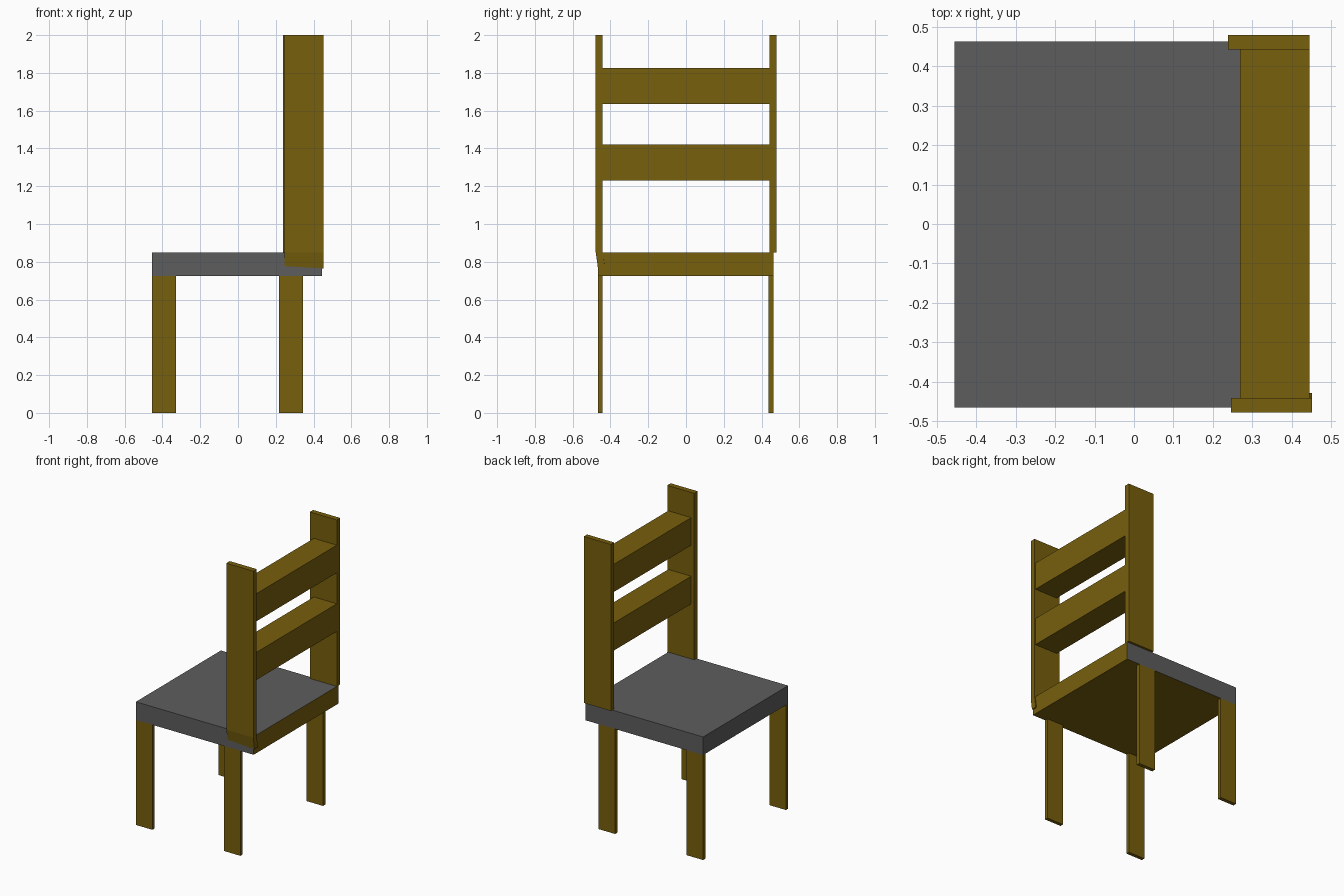
import bpy, bmesh

if "Cube" in bpy.data.objects:
    bpy.data.objects.remove(bpy.data.objects["Cube"])


def material(name, rgb):
    m = bpy.data.materials.new(name)
    m.diffuse_color = (*rgb, 1)
    m.use_nodes = True
    m.node_tree.nodes["Principled BSDF"].inputs["Base Color"].default_value = m.diffuse_color
    return m


wood = material("brown wood", (0.185, 0.115, 0.004))
cushion = material("grey cushion", (0.11, 0.11, 0.11))


def box(name, x, y, z, mats=(wood,), edit=None):
    """Box spanning the given x, y and z ranges; edit(bm) may adjust it."""
    bm = bmesh.new()
    bmesh.ops.create_cube(bm, size=1)
    for v in bm.verts:
        v.co = [r[0] if c < 0 else r[1] for c, r in zip(v.co, (x, y, z))]
    bm.normal_update()
    if edit:
        edit(bm)
    me = bpy.data.meshes.new(name)
    bm.to_mesh(me)
    bm.free()
    for m in mats:
        me.materials.append(m)
    ob = bpy.data.objects.new(name, me)
    bpy.context.collection.objects.link(ob)
    return ob


# Seat: grey, with wooden underside and rear (+x) edge
def paint_seat(bm):
    for f in bm.faces:
        f.material_index = int(f.normal.z < -0.5 or f.normal.x > 0.5)


box("seat", (-0.455, 0.445), (-0.465, 0.463), (0.725, 0.85),
    (cushion, wood), paint_seat)

# Legs
for end, x in (("front", (-0.455, -0.328)), ("rear", (0.217, 0.344))):
    for side, y in (("near", (-0.465, -0.441)), ("far", (0.437, 0.463))):
        box(f"{end}_leg_{side}", x, y, (0, 0.725))


# Near back post: its foot bends inward into the seat
def bend_foot(bm):
    bmesh.ops.bisect_plane(bm, geom=bm.verts[:] + bm.edges[:] + bm.faces[:],
                           plane_co=(0, 0, 0.85), plane_no=(0, 0, 1))
    for v in bm.verts:
        if v.co.z < 0.8:
            v.co.y += 0.012
            v.co.z += 0.012 if v.co.x < 0.3 else 0


box("back_post_near", (0.246, 0.452), (-0.478, -0.441), (0.765, 2), edit=bend_foot)
box("back_post_far", (0.239, 0.445), (0.443, 0.479), (0.85, 2))

# Back slats between the posts
for name, z in (("lower", (1.23, 1.421)), ("upper", (1.635, 1.826))):
    box(f"back_slat_{name}", (0.269, 0.445), (-0.441, 0.443), z)
